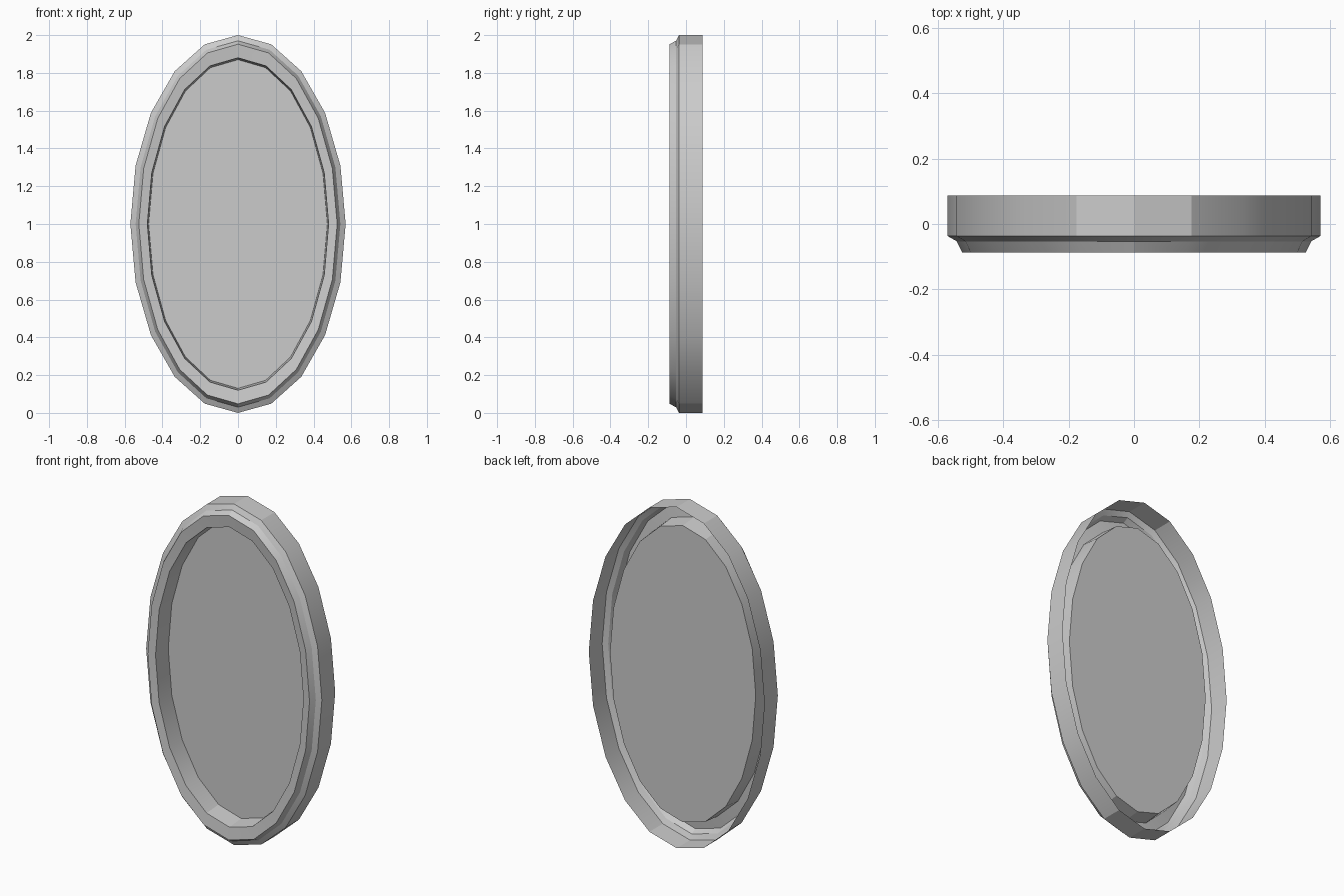
import bpy, bmesh
from math import sin, cos, tau, radians

if "Cube" in bpy.data.objects:
    bpy.data.objects.remove(bpy.data.objects["Cube"])

SIDES = 20

# Frame cross-section from open back rim to inner edge: (half width, half height, y)
PROFILE = [
    (0.570, 1.000, 0.087),
    (0.570, 1.000, -0.037),
    (0.542, 0.970, -0.053),
    (0.525, 0.952, -0.087),
    (0.480, 0.880, -0.079),
    (0.473, 0.870, 0.029),
]


def oval(bm, half_w, half_h, y):
    """Add one elliptical ring of vertices, starting at the top."""
    return [bm.verts.new((half_w * sin(tau * i / SIDES), y,
                          1.0 + half_h * cos(tau * i / SIDES)))
            for i in range(SIDES)]


def finish(bm, name):
    mesh = bpy.data.meshes.new(name)
    bm.to_mesh(mesh)
    bm.free()
    obj = bpy.data.objects.new(name, mesh)
    bpy.context.collection.objects.link(obj)
    return obj


# Moulded oval frame: open shell, hollow at the back
bm = bmesh.new()
rings = [oval(bm, *p) for p in PROFILE]
for a, b in zip(rings, rings[1:]):
    for i in range(SIDES):
        j = (i + 1) % SIDES
        bm.faces.new((a[i], b[i], b[j], a[j]))
frame = finish(bm, "oval_frame")
bpy.context.view_layer.objects.active = frame
frame.select_set(True)
bpy.ops.object.shade_smooth_by_angle(angle=radians(25))

# Flat mirror glass set at the inner edge of the frame
bm = bmesh.new()
bm.faces.new(reversed(oval(bm, *PROFILE[-1])))
finish(bm, "mirror_glass")
